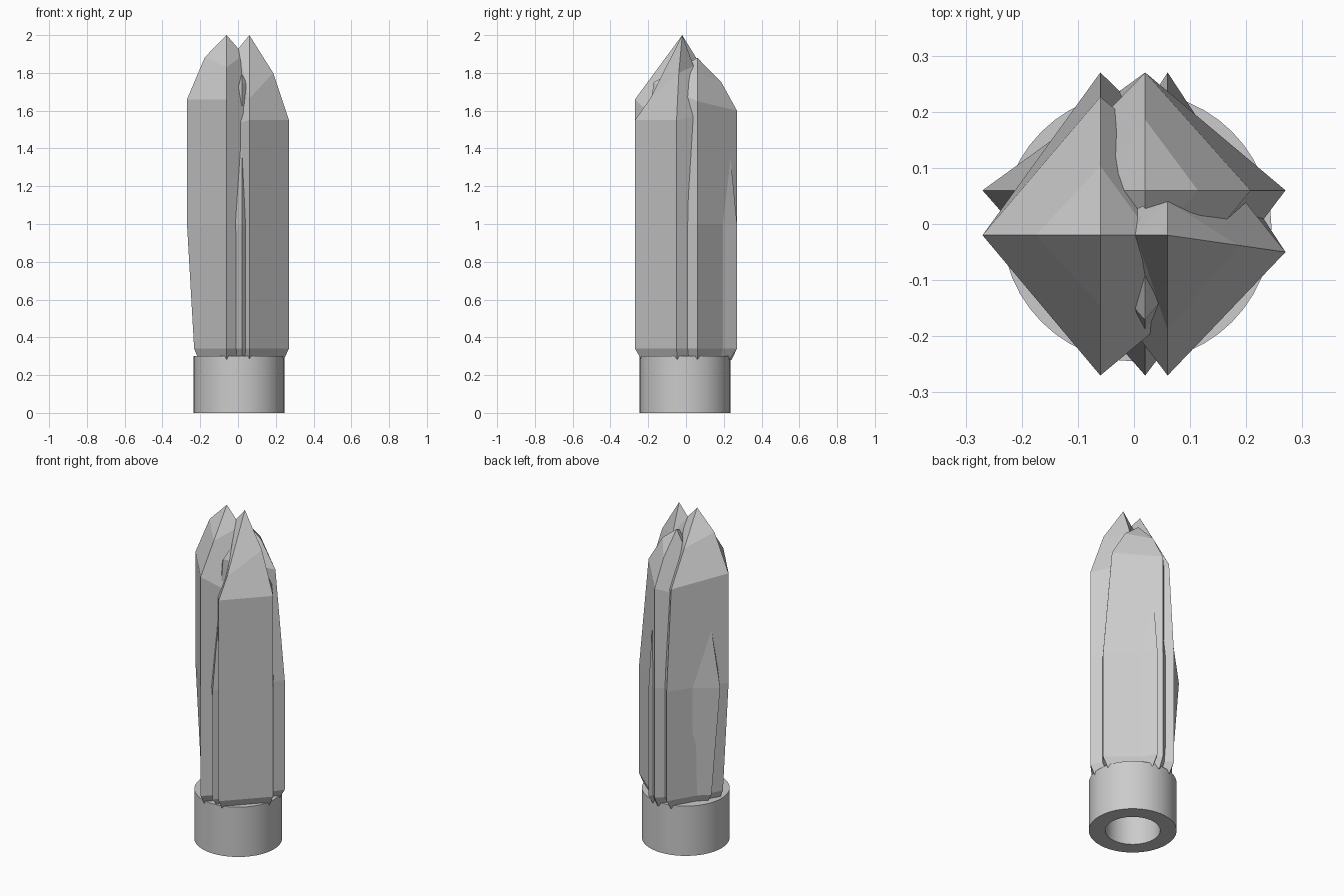
import bpy, bmesh, math
from mathutils import Vector

old = bpy.data.objects.get("Cube")
if old:
    bpy.data.objects.remove(old, do_unlink=True)

GREY = (0.6, 0.6, 0.6, 1)
stone = bpy.data.materials.new("plain_grey")
stone.use_nodes = True
stone.diffuse_color = GREY
stone.node_tree.nodes["Principled BSDF"].inputs["Base Color"].default_value = GREY


def add_object(name, bm):
    bmesh.ops.recalc_face_normals(bm, faces=bm.faces)
    mesh = bpy.data.meshes.new(name)
    bm.to_mesh(mesh)
    bm.free()
    mesh.materials.append(stone)
    obj = bpy.data.objects.new(name, mesh)
    bpy.context.collection.objects.link(obj)
    return obj


def corner(x, y, shoulder, top=1.0, low=1.0, crown=0.5, lift=0.0):
    """One upright edge of a shard, returned as a function of its axis and peak."""
    def points(peak):
        def at(scale, z):
            return Vector((peak.x + (x - peak.x) * scale, peak.y + (y - peak.y) * scale, z))
        ridge = shoulder + (peak.z - shoulder) * (1 - crown) + lift
        return [at(low * 0.86, 0.28), at(low, 0.34), at(1, 1.0),
                at(top, shoulder), at(top * crown, ridge)]
    return points


def shard(name, peak, corners):
    """Four-sided crystal: stacked diamond rings closed by a point."""
    bm = bmesh.new()
    peak = Vector(peak)
    cols = [[bm.verts.new(p) for p in c(peak)] for c in corners]
    tip = bm.verts.new(peak)
    for a, b in zip(cols, cols[1:] + cols[:1]):
        for i in range(len(a) - 1):
            bm.faces.new((a[i], b[i], b[i + 1], a[i + 1]))
        bm.faces.new((a[-1], b[-1], tip))
    bm.faces.new([c[0] for c in reversed(cols)])
    return add_object(name, bm)


# Three interlocking crystals; corners run left, front, right, back in plan
shard("tall_crystal_west", (-0.06, -0.02, 2.0), [
    corner(-0.27, -0.02, 1.66, low=0.82, crown=0.55, lift=0.07),
    corner(-0.06, -0.27, 1.66),
    corner(0.24, -0.02, 1.42, crown=0.3, lift=0.07),
    corner(-0.06, 0.27, 1.6, top=0.85)])

shard("tall_crystal_east", (0.06, -0.02, 2.0), [
    corner(-0.13, -0.02, 1.5, crown=0.3, lift=0.08),
    corner(0.06, -0.27, 1.55, crown=0.68, lift=-0.03),
    corner(0.27, -0.05, 1.55, crown=0.6, lift=0.07),
    corner(0.06, 0.27, 1.6, top=0.8, crown=0.26, lift=-0.06)])

shard("short_crystal_back", (0.02, 0.06, 1.88), [
    corner(-0.27, 0.06, 1.5, top=0.7, low=0.8),
    corner(0.02, -0.27, 1.75, top=0.7),
    corner(0.27, 0.06, 1.65, top=0.75, lift=0.04),
    corner(0.02, 0.27, 1.6, crown=0.6, lift=0.04)])

# Hollow round socket
bm = bmesh.new()
SIDES, HEIGHT = 48, 0.3
profile = [(0.24, 0), (0.24, HEIGHT), (0.15, HEIGHT), (0.15, 0)]
rings = [[bm.verts.new((0.005 + r * math.cos(math.tau * k / SIDES),
                        -0.005 + r * math.sin(math.tau * k / SIDES), z))
          for k in range(SIDES)] for r, z in profile]
for a, b in zip(rings, rings[1:] + rings[:1]):
    for k in range(SIDES):
        n = (k + 1) % SIDES
        bm.faces.new((a[k], a[n], b[n], b[k]))
socket = add_object("base_socket", bm)
bpy.ops.object.select_all(action='DESELECT')
socket.select_set(True)
bpy.context.view_layer.objects.active = socket
bpy.ops.object.shade_smooth_by_angle(angle=math.radians(30))
